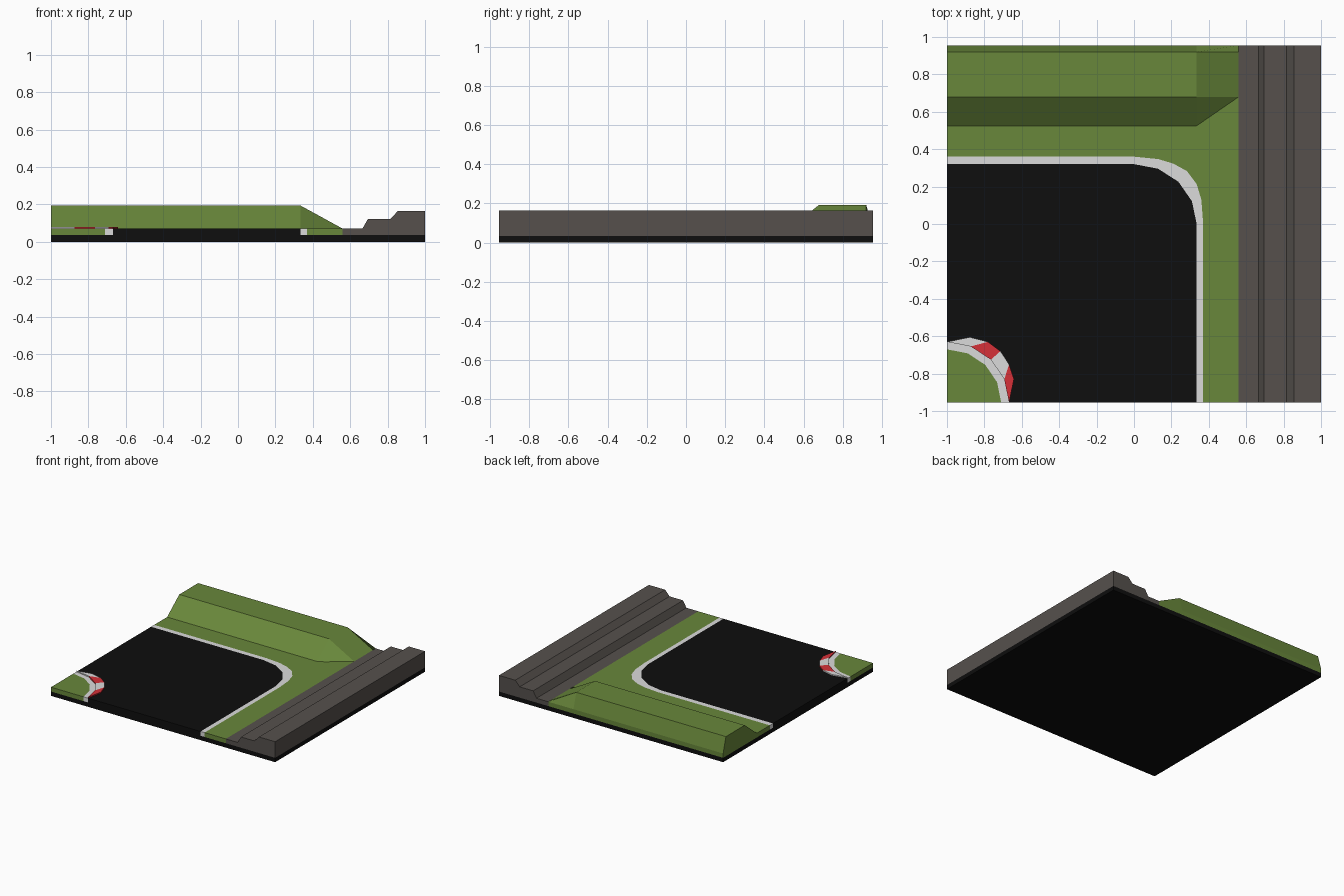
import bpy
import bmesh
from math import sin, cos, pi

if "Cube" in bpy.data.objects:
    bpy.data.objects.remove(bpy.data.objects["Cube"], do_unlink=True)


def material(name, *srgb):
    rgba = [((c + 0.055) / 1.055) ** 2.4 for c in srgb] + [1]
    mat = bpy.data.materials.new(name)
    mat.use_nodes = True
    mat.diffuse_color = rgba
    bsdf = mat.node_tree.nodes["Principled BSDF"]
    bsdf.inputs["Base Color"].default_value = rgba
    bsdf.inputs["Roughness"].default_value = 0.9
    return mat


asphalt = material("asphalt black", 0.055, 0.055, 0.055)
grass = material("grass green", 0.41, 0.53, 0.23)
white = material("line white", 0.86, 0.86, 0.86)
red = material("kerb red", 0.84, 0.19, 0.22)
stone = material("stone grey", 0.335, 0.315, 0.3)

X, Y = 1.0, 0.955      # half size of the tile
LOW, TOP = 0.035, 0.07  # top of the base and of the ground


def finish(name, bm, mat):
    bmesh.ops.recalc_face_normals(bm, faces=bm.faces)
    mesh = bpy.data.meshes.new(name)
    bm.to_mesh(mesh)
    bm.free()
    mesh.materials.append(mat)
    obj = bpy.data.objects.new(name, mesh)
    bpy.context.collection.objects.link(obj)


def solid(name, start, end, mat):
    """Closed solid between two matching outlines."""
    bm = bmesh.new()
    a = [bm.verts.new(p) for p in start]
    b = [bm.verts.new(p) for p in end]
    bm.faces.new(a)
    bm.faces.new(b)
    for i in range(len(a)):
        j = (i + 1) % len(a)
        bm.faces.new((a[i], a[j], b[j], b[i]))
    finish(name, bm, mat)


def slab(name, outline, z0, z1, mat):
    solid(name, [(x, y, z0) for x, y in outline], [(x, y, z1) for x, y in outline], mat)


def arc(cx, cy, rx, ry, steps=4):
    """Quarter curve from the +y end to the +x end."""
    return [(cx + rx * sin(i * pi / 2 / steps), cy + ry * cos(i * pi / 2 / steps))
            for i in range(steps + 1)]


# Base plate
slab("base_plate", [(-X, -Y), (X, -Y), (X, Y), (-X, Y)], 0, LOW, asphalt)

# Edge curves of the road, each running from the left side to the front side
line_inner = [(-X, 0.32)] + arc(0, 0, 0.335, 0.32) + [(0.335, -Y)]
line_outer = [(-X, 0.36), (0, 0.36), (0.13, 0.347), (0.21, 0.323), (0.283, 0.283),
              (0.335, 0.214), (0.36, 0.13), (0.37, 0), (0.37, -Y)]
corner_outer = arc(-X, -Y, 0.332, 0.325)
corner_inner = arc(-X, -Y, 0.29, 0.285)

# Ground pieces laid side by side
slab("road", line_inner + corner_outer[::-1], LOW, TOP, asphalt)
slab("outer_line", line_inner + line_outer[::-1], LOW, TOP, white)
slab("corner_line", corner_inner + corner_outer[::-1], LOW, TOP, white)
slab("corner_grass", corner_inner + [(-X, -Y)], LOW, TOP, grass)
slab("outer_grass", line_outer + [(0.56, -Y), (0.56, Y), (-X, Y)], LOW, TOP, grass)

# Raised kerb blocks around the inner corner
rim = [[(-X, -0.63), (-0.877, -0.605), (-0.781, -0.63)],
       [(-0.781, -0.63), (-0.714, -0.68)],
       [(-0.714, -0.68), (-0.668, -0.75)],
       [(-0.668, -0.75), (-0.642, -0.83), (-0.668, -Y)]]
for i, edge in enumerate(rim):
    inside = corner_outer[i:i + 2][::-1]
    outline = [p for k, p in enumerate(edge + inside) if k == 0 or p not in edge[:k]]
    if i == 0:
        outline.pop()
    if i == 3:
        outline = edge + [corner_outer[3]]
    slab(f"kerb_block_{i + 1}", outline, TOP, TOP + 0.009, red if i % 2 else white)

# Stepped stone bank along the left side
steps = [(0.56, LOW), (0.56, TOP), (0.665, TOP), (0.695, 0.122), (0.815, 0.122),
         (0.855, 0.165), (X, 0.165), (X, LOW)]
solid("stone_bank", [(x, -Y, z) for x, z in steps], [(x, Y, z) for x, z in steps], stone)

# Grass bank along the back, running down to the ground at its end
bm = bmesh.new()
bank = [(0.525, TOP), (0.68, 0.193), (0.92, 0.193), (Y, TOP)]
foot = [(0.64, TOP), (0.68, TOP), (0.92, TOP), (Y, TOP)]
rows = [[bm.verts.new((x, y, z)) for y, z in section]
        for x, section in ((-X, bank), (0.335, bank), (0.56, foot))]
bm.faces.new(rows[0])
for a, b in zip(rows, rows[1:]):
    for i in range(3):
        bm.faces.new((a[i], a[i + 1], b[i + 1], b[i]))
finish("grass_bank", bm, grass)
